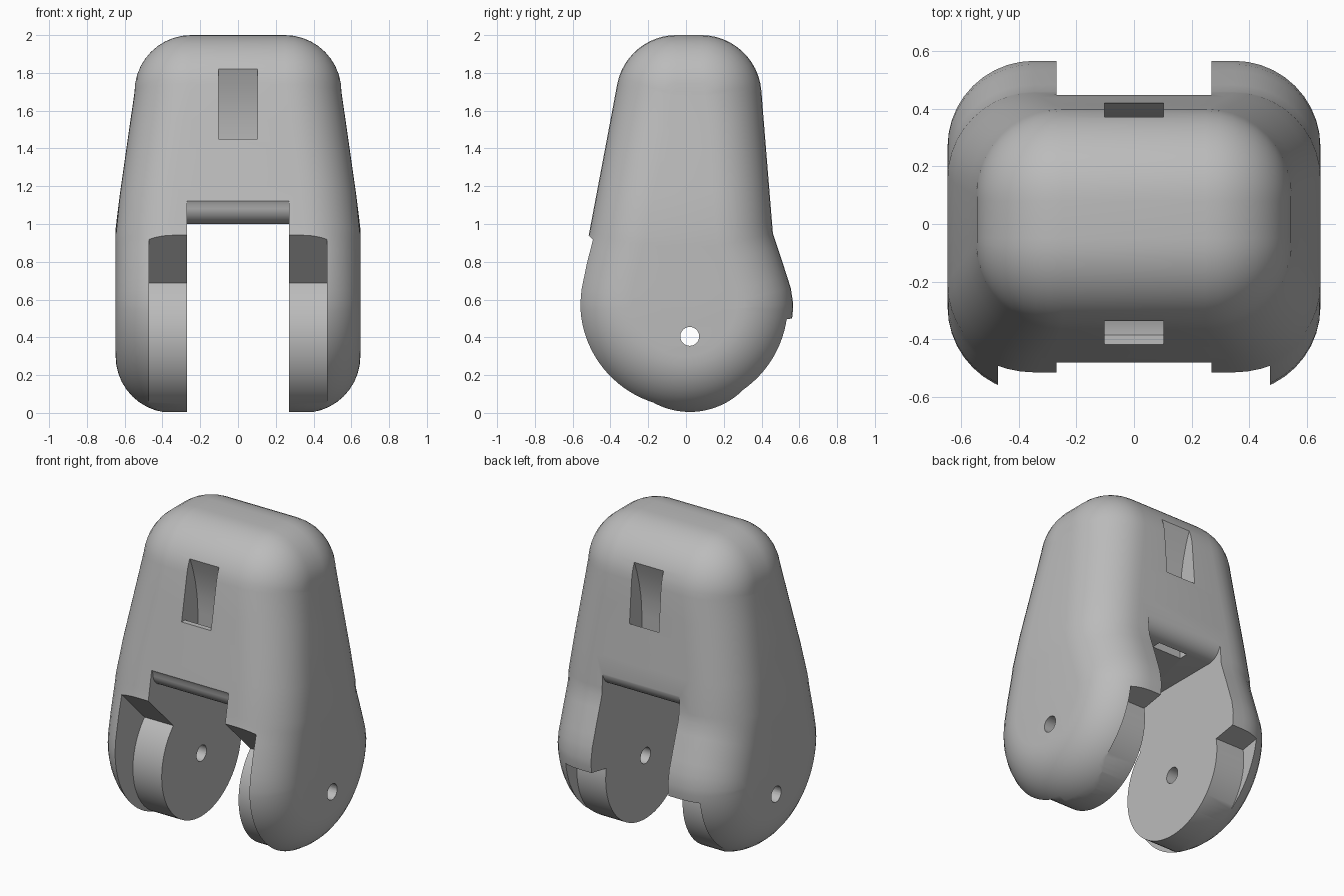
import bpy, bmesh
from math import sin, cos, radians, pi
from mathutils import Vector

cube = bpy.data.objects.get("Cube")
if cube:
    bpy.data.objects.remove(cube, do_unlink=True)

grey = bpy.data.materials.new("plain grey")
grey.use_nodes = True
colour = (0.5, 0.5, 0.5, 1)
grey.diffuse_color = colour
grey.node_tree.nodes["Principled BSDF"].inputs["Base Color"].default_value = colour

FILLET = 0.3
PIVOT = Vector((0.02, 0.405))


def make_object(name, bm):
    bmesh.ops.recalc_face_normals(bm, faces=bm.faces)
    mesh = bpy.data.meshes.new(name)
    bm.to_mesh(mesh)
    bm.free()
    mesh.materials.append(grey)
    obj = bpy.data.objects.new(name, mesh)
    bpy.context.collection.objects.link(obj)
    return obj


def lerp_table(table, z):
    # table runs from high z to low z
    for (z0, v0), (z1, v1) in zip(table, table[1:]):
        if z >= z1:
            t = min(1, max(0, (z0 - z) / (z0 - z1)))
            return v0 + (v1 - v0) * t
    return table[-1][1]


def half_width(z):
    return lerp_table([(1.74, 0.542), (1.0, 0.648), (0, 0.648)], z)


def side_profile(sign, arc_y, tilt, wall, belly):
    """Half of the side outline: shoulder arc, wall, round belly."""
    pts = []
    for i in range(13):
        a = radians(90 + (tilt - 90) * i / 12)
        pts.append(Vector((sign * (arc_y + 0.32 * cos(a)), 1.68 + 0.32 * sin(a))))
    for z in (1.55, 1.4, 1.2, 1.0, 0.95, 0.88, 0.8, 0.73, 0.66):
        pts.append(Vector((sign * lerp_table(wall, z), z)))
    for i in range(24):
        a = radians(88 * i / 23)
        pts.append(Vector((sign * belly * cos(a), 0.58 - 0.58 * sin(a))))
    return pts


front = side_profile(-1, 0.05, 11,
                     [(1.74, 0.364), (0.94, 0.515), (0.8, 0.551), (0.66, 0.58)], 0.587)
back = side_profile(1, 0.08, 4.5,
                    [(1.7, 0.399), (0.95, 0.46), (0.8, 0.51), (0.66, 0.555)], 0.567)
n = len(front)
outline = front + back[::-1]
total = len(outline)

# Body: side outline swept across x with rounded flanks
bm = bmesh.new()
steps = 10
rings = []
for side, angles in ((-1, range(steps, -1, -1)), (1, range(steps + 1))):
    for k in angles:
        a = pi / 2 * k / steps
        ring = []
        for i, p in enumerate(outline):
            t = outline[(i + 1) % total] - outline[i - 1]
            normal = Vector((t.y, -t.x)).normalized()
            if normal.dot(p - Vector((0.02, p.y * 0.5 + 0.5))) < 0:
                normal = -normal
            core = p - normal * FILLET
            q = core + normal * FILLET * cos(a)
            x = half_width(core.y) - FILLET + FILLET * sin(a)
            ring.append(bm.verts.new((side * x, q.x, q.y)))
        rings.append(ring)
for r0, r1 in zip(rings, rings[1:]):
    for i in range(total):
        j = (i + 1) % total
        bm.faces.new((r0[i], r0[j], r1[j], r1[i]))
for ring in (rings[0], rings[-1]):
    for i in range(n - 1):
        bm.faces.new((ring[i], ring[i + 1], ring[total - 2 - i], ring[total - 1 - i]))
body = make_object("clevis_body", bm)


def cut(name, points, half):
    """Subtract a yz outline extruded across x."""
    cb = bmesh.new()
    left = [cb.verts.new((-half, y, z)) for y, z in points]
    right = [cb.verts.new((half, y, z)) for y, z in points]
    cb.faces.new(left)
    cb.faces.new(right[::-1])
    for i in range(len(points)):
        j = (i + 1) % len(points)
        cb.faces.new((left[i], left[j], right[j], right[i]))
    cutter = make_object(name, cb)
    cutter.hide_render = True
    mod = body.modifiers.new(name, "BOOLEAN")
    mod.operation = "DIFFERENCE"
    mod.solver = "EXACT"
    mod.object = cutter
    bpy.context.view_layer.objects.active = body
    bpy.ops.object.modifier_apply(modifier=name)
    bpy.data.objects.remove(cutter, do_unlink=True)


def arc(centre, radius, start, end, count):
    steps = [radians(start + (end - start) * i / count) for i in range(count + 1)]
    return [(centre[0] + radius * cos(a), centre[1] + radius * sin(a)) for a in steps]


# Gap between the two arms, with a rounded lip front and back
cut("arm_gap", [(-0.9, -0.2), (-0.9, 1.13), (-0.485, 1.13)]
    + arc((-0.37, 1.1), 0.1, 180, 270, 8)
    + arc((0.35, 1.1), 0.1, 270, 360, 8)
    + [(0.46, 1.13), (0.9, 1.13), (0.9, -0.2)], 0.27)

# Travel recess around the hinge discs
cut("hinge_recess", arc(PIVOT, 0.4, 135, 370, 56) + arc(PIVOT, 0.95, 370, 135, 56), 0.472)

# Strap channels, curving down from each window to the gap
for name, sign, shift in (("front_channel", -1, -0.04), ("back_channel", 1, 0)):
    inner = [(0.41, 1.825), (0.375, 1.82), (0.345, 1.74), (0.32, 1.65), (0.303, 1.56),
             (0.295, 1.45), (0.29, 0.9)]
    outer = [(0.35, 0.9), (0.35, 1.15), (0.375, 1.3), (0.4, 1.4), (0.425, 1.45)]
    outside = [(0.6, 1.45), (0.6, 1.825)]
    cut(name, [(sign * (y + shift), z) for y, z in inner + outer + outside], 0.103)

# Hinge pin hole
cut("pin_hole", arc(PIVOT, 0.05, 0, 345, 23), 1.0)

bpy.ops.object.select_all(action="DESELECT")
body.select_set(True)
bpy.context.view_layer.objects.active = body
bpy.ops.object.shade_smooth_by_angle(angle=radians(30))
